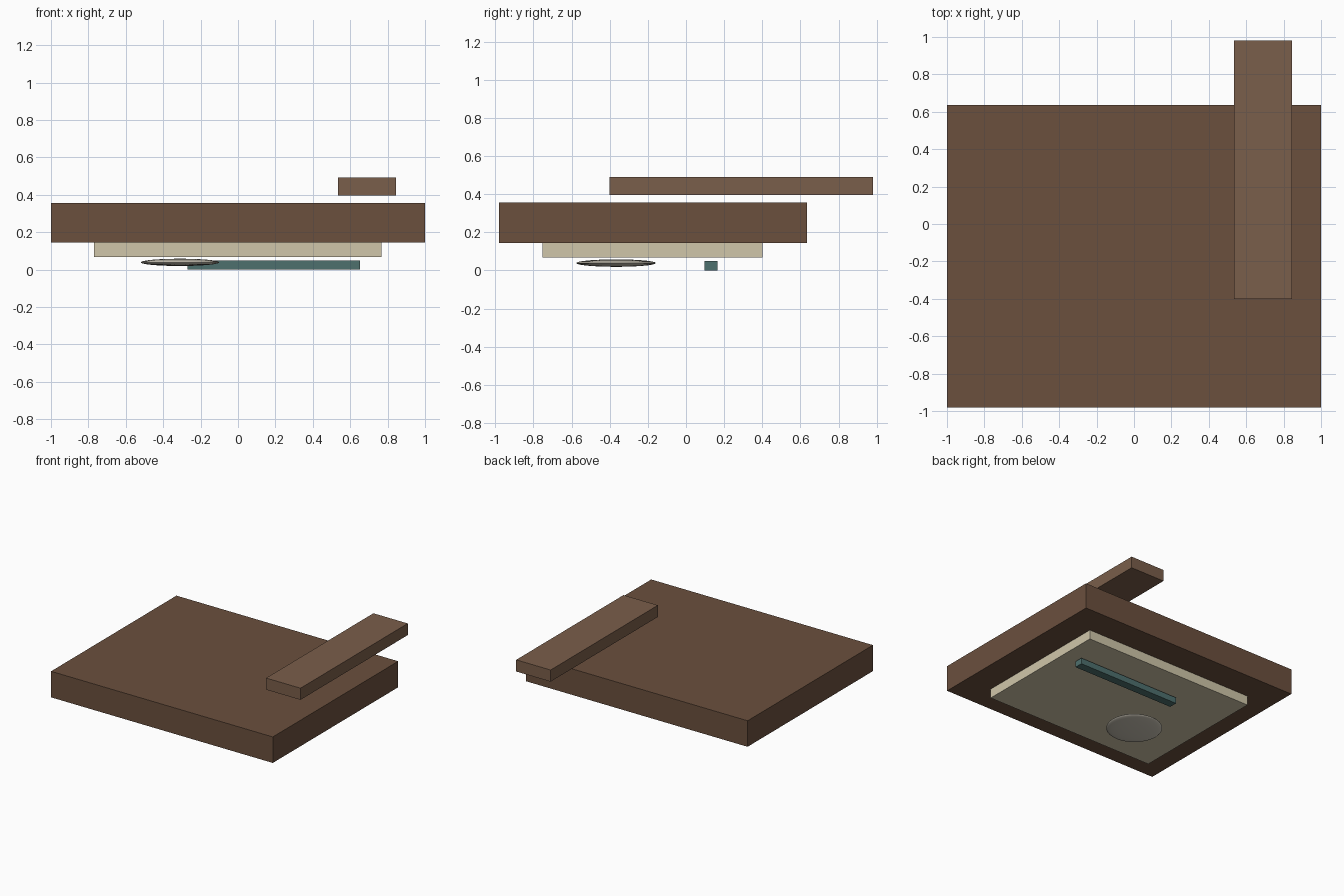
import bpy

if "Cube" in bpy.data.objects:
    bpy.data.objects.remove(bpy.data.objects["Cube"])


def colour(obj, name, rgb):
    mat = bpy.data.materials.get(name) or bpy.data.materials.new(name)
    mat.diffuse_color = (*rgb, 1)
    mat.use_nodes = True
    mat.node_tree.nodes["Principled BSDF"].inputs["Base Color"].default_value = mat.diffuse_color
    obj.data.materials.append(mat)


def place(obj, name, lo, hi):
    # fit a 2-unit primitive into the box lo..hi
    obj.name = name
    obj.location = [(a + b) / 2 for a, b in zip(lo, hi)]
    obj.scale = [(b - a) / 2 for a, b in zip(lo, hi)]
    bpy.ops.object.transform_apply(location=False, rotation=False, scale=True)


def box(name, lo, hi, mat, rgb):
    bpy.ops.mesh.primitive_cube_add(size=2)
    obj = bpy.context.object
    place(obj, name, lo, hi)
    colour(obj, mat, rgb)


# Main board and the loose plank floating above it
box("board", (-1, -0.98, 0.144), (1, 0.635, 0.356), "dark_wood", (0.147, 0.08, 0.048))
box("top_plank", (0.535, -0.402, 0.396), (0.845, 0.98, 0.491), "light_wood", (0.195, 0.112, 0.069))

# Pale panel under the board
box("under_panel", (-0.77, -0.752, 0.068), (0.766, 0.4, 0.144), "cream", (0.63, 0.565, 0.4))

# Slim teal strip below the panel
box("teal_strip", (-0.27, 0.098, 0.0), (0.652, 0.166, 0.049), "teal", (0.076, 0.162, 0.155))

# Flattened round pebble below the panel
bpy.ops.mesh.primitive_uv_sphere_add(segments=32, ring_count=16, radius=1)
disc = bpy.context.object
place(disc, "round_disc", (-0.52, -0.576, 0.019), (-0.1, -0.158, 0.058))
colour(disc, "pale_grey", (0.6, 0.56, 0.47))
bpy.ops.object.shade_smooth_by_angle()
